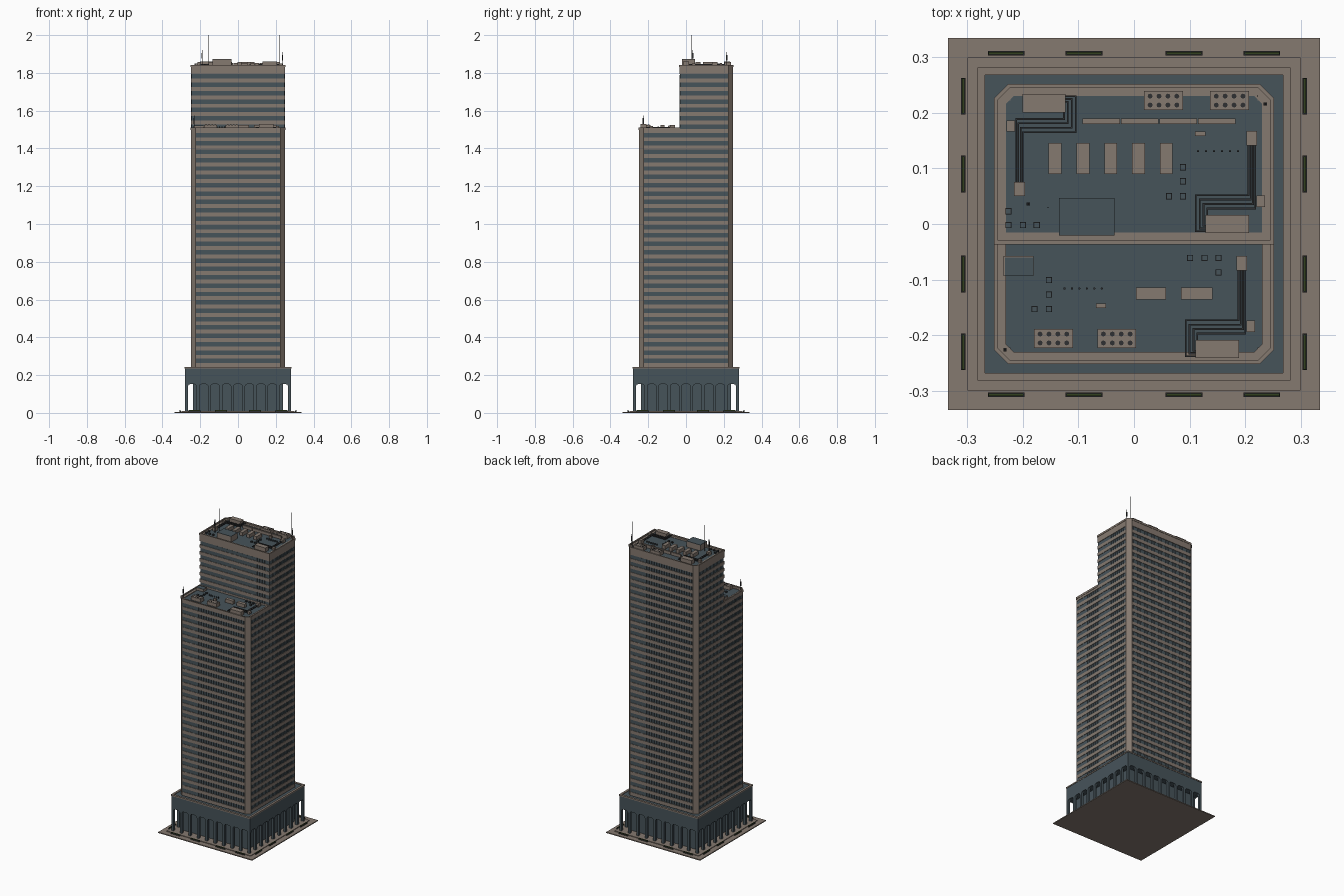
import bpy, bmesh, math
from mathutils import Vector

if "Cube" in bpy.data.objects:
    bpy.data.objects.remove(bpy.data.objects["Cube"])


def material(name, rgb):
    m = bpy.data.materials.new(name)
    m.diffuse_color = (*rgb, 1)
    m.use_nodes = True
    m.node_tree.nodes["Principled BSDF"].inputs["Base Color"].default_value = m.diffuse_color
    return m


BEIGE = material("warm stone", (0.235, 0.192, 0.160))
SLATE = material("slate glass", (0.062, 0.087, 0.102))
DARK = material("dark metal", (0.028, 0.030, 0.032))
GREEN = material("hedge green", (0.032, 0.052, 0.014))


def prism(bm, pts, z0, z1):
    lo = [bm.verts.new((x, y, z0)) for x, y in pts]
    hi = [bm.verts.new((x, y, z1)) for x, y in pts]
    n = len(pts)
    bm.faces.new(lo[::-1])
    bm.faces.new(hi)
    for i in range(n):
        bm.faces.new((lo[i], lo[(i + 1) % n], hi[(i + 1) % n], hi[i]))


def ring(bm, outer, inner, z0, z1):
    n = len(outer)
    for i in range(n):
        j = (i + 1) % n
        prism(bm, [outer[i], outer[j], inner[j], inner[i]], z0, z1)


def box(bm, cx, cy, sx, sy, z0, z1):
    prism(bm, rect(cx - sx / 2, cx + sx / 2, cy - sy / 2, cy + sy / 2), z0, z1)


def rect(x0, x1, y0, y1):
    return [(x0, y0), (x1, y0), (x1, y1), (x0, y1)]


def part(name, mat, build):
    bm = bmesh.new()
    build(bm)
    bmesh.ops.recalc_face_normals(bm, faces=bm.faces)
    me = bpy.data.meshes.new(name)
    bm.to_mesh(me)
    bm.free()
    me.materials.append(mat)
    ob = bpy.data.objects.new(name, me)
    bpy.context.collection.objects.link(ob)
    return ob


def boxes(name, mat, items):
    return part(name, mat, lambda bm: [box(bm, *i) for i in items])


def plan(d=0.0, front=-0.25, back=0.25, cut_front=True, cut_back=True):
    """Tower outline inset by d, with optional cut corners."""
    h, f, b, c = 0.25 - d, front + d, back - d, 0.025 - 0.59 * d
    pts = [(-h + c, f), (h - c, f)] if cut_front else [(-h, f), (h, f)]
    if cut_front:
        pts += [(h, f + c)]
    pts += [(h, b - c), (h - c, b), (-h + c, b), (-h, b - c)] if cut_back else [(h, b), (-h, b)]
    if cut_front:
        pts += [(-h, f + c)]
    return pts


def upper(d=0.0):
    return plan(d, front=-0.035, cut_front=False)


def lower(d=0.0):
    return plan(d, back=-0.030, cut_back=False)


LOW, TOP = 1.503, 1.835          # roof levels

# Plaza and planted beds
boxes("plaza", BEIGE, [(0, 0, 0.67, 0.67, 0, 0.006), (0, 0, 0.60, 0.60, 0.006, 0.010)])
hedges, trays = [], []
for k in range(4):
    a = k * math.pi / 2
    c, s = round(math.cos(a)), round(math.sin(a))
    for t in (-0.230, -0.090, 0.090, 0.230):
        x, y = c * t + s * 0.307, s * t - c * 0.307
        lx, ly = (0.066, 0.008) if c else (0.008, 0.066)
        hedges.append((x, y, lx - 0.003, ly - 0.003, 0.006, 0.015))
        trays.append((x, y, lx, ly, 0.006, 0.011))
boxes("hedges", GREEN, hedges)
boxes("hedge_trays", DARK, trays)

# Lobby core, podium block and coping
boxes("lobby_core", SLATE, [(0, 0, 0.476, 0.476, 0.010, 0.156)])
boxes("podium_block", SLATE, [(0, 0, 0.56, 0.56, 0.155, 0.238)])
part("podium_coping", BEIGE, lambda bm: ring(
    bm, rect(-.282, .282, -.282, .282), rect(-.268, .268, -.268, .268), 0.234, 0.242))


# Arcade around the lobby: one arched outline per side
def arcade(bm):
    n, leg, top, zb = 9, 0.015, 0.156, 0.010
    pitch = (0.56 - leg) / n
    pts = [(-0.28, top), (-0.28, zb)]
    for i in range(n):
        x0 = -0.28 + leg + i * pitch
        x1 = x0 + pitch - leg
        r = 0.012
        pts += [(x0, zb)]
        for j in range(5):
            a = math.pi - j * math.pi / 8
            pts.append((x0 + r + r * math.cos(a), 0.140 + r * math.sin(a)))
        for j in range(5):
            a = math.pi / 2 - j * math.pi / 8
            pts.append((x1 - r + r * math.cos(a), 0.140 + r * math.sin(a)))
        pts += [(x1, zb)]
    pts += [(0.28, zb), (0.28, top)]
    for k in range(4):
        a = k * math.pi / 2
        c, s = math.cos(a), math.sin(a)
        rows = []
        for y in (-0.28, -0.265):
            rows.append([bm.verts.new((c * x - s * y, s * x + c * y, z)) for x, z in pts])
        f, b = rows
        bm.faces.new(f)
        bm.faces.new(b[::-1])
        for i in range(len(pts)):
            j = (i + 1) % len(pts)
            bm.faces.new((f[i], b[i], b[j], f[j]))


part("arcade", SLATE, arcade)

# Tower glass, set slightly behind the stone bands
IN = 0.003
part("lower_glass", SLATE, lambda bm: prism(bm, plan(IN), 0.236, LOW - 0.004))
part("upper_glass", SLATE, lambda bm: prism(bm, upper(IN), LOW - 0.01, TOP - 0.002))

# Stone floor bands
P, G = 0.0443, 0.0237


def bands(bm):
    for k in range(35):
        z1 = 1.793 - k * P - G
        z0 = z1 - (P - G)
        if k < 6:
            ring(bm, upper(), upper(0.02), z0, z1)
        else:
            ring(bm, plan(), plan(0.02), z0, z1)
    ring(bm, upper(), upper(0.02), 1.793, TOP)


part("floor_bands", BEIGE, bands)


# Stone cut corners running the full height
def corners(bm):
    for sx in (-1, 1):
        for sy in (-1, 1):
            pts = [(0.222, 0.25), (0.225, 0.25), (0.25, 0.225), (0.25, 0.222), (0.222, 0.222)]
            prism(bm, [(sx * x, sy * y) for x, y in pts], 0.238, TOP if sy > 0 else LOW)


part("corner_piers", BEIGE, corners)

# Slim window mullions
mull = []
for i in range(-12, 13):
    t = i * 0.0178
    mull += [(t, 0.248, 0.002, 0.002, 0.24, 1.79), (t, -0.248, 0.002, 0.002, 0.24, 1.49),
             (t, -0.033, 0.002, 0.002, LOW, 1.79)]
    for s in (-1, 1):
        mull.append((s * 0.248, t, 0.002, 0.002, 0.24, 1.79 if t > -0.03 else 1.49))
boxes("mullions", SLATE, mull)

# Parapets
part("upper_parapet", BEIGE, lambda bm: ring(bm, upper(-0.002), upper(0.005), TOP - 0.004, TOP + 0.008))
part("lower_parapet", BEIGE, lambda bm: ring(
    bm, plan(-0.002, back=-0.035, cut_back=False), plan(0.005, back=-0.03, cut_back=False),
    LOW - 0.006, LOW + 0.007))

# Rooftop plant: units, fan banks, vents and pipe runs
units, fans, vents, pipes = [], [], [], []


def pipe_group(cx, cy, s, z):
    units.extend([(cx, cy, 0.078, 0.033, z, z + 0.026),
                  (cx + s * 0.060, cy + s * 0.041, 0.015, 0.020, z, z + 0.016),
                  (cx + s * 0.044, cy + s * 0.154, 0.019, 0.026, z, z + 0.022)])
    for i in range(4):
        path = [(0.050 - 0.004 * i, 0.145), (0.050 - 0.004 * i, 0.028 + 0.008 * i),
                (-0.036 - 0.007 * i, 0.028 + 0.008 * i), (-0.036 - 0.007 * i, 0.002 - 0.005 * i),
                (-0.030, 0.002 - 0.005 * i)]
        for (ax, ay), (bx, by) in zip(path, path[1:]):
            pipes.append((cx + s * (ax + bx) / 2, cy + s * (ay + by) / 2,
                          abs(ax - bx) + 0.003, abs(ay - by) + 0.003, z + 0.008, z + 0.011))


def fan_bank(cx, cy, z):
    units.append((cx, cy, 0.070, 0.034, z, z + 0.022))
    for i in range(4):
        for j in (-1, 1):
            fans.append((cx + (i - 1.5) * 0.016, cy + j * 0.008, z + 0.022))


pipe_group(0.168, 0.000, 1, TOP)
pipe_group(-0.162, 0.217, -1, TOP)
pipe_group(0.150, -0.225, 1, LOW)
for x, y, z in [(.053, .222, TOP), (.172, .222, TOP), (-.145, -.206, LOW), (-.031, -.206, LOW)]:
    fan_bank(x, y, z)
for i in range(5):
    units.append((-0.142 + i * 0.050, 0.118, 0.023, 0.056, TOP, TOP + 0.022))
for i in range(4):
    units.append((-0.059 + i * 0.0693, 0.185, 0.067, 0.010, TOP, TOP + 0.018))
units += [(.119, .162, .019, .008, TOP, TOP + .012), (-.059, -.147, .018, .008, LOW, LOW + .012),
          (.031, -.125, .054, .022, LOW, LOW + .022), (.113, -.125, .056, .022, LOW, LOW + .022),
          (-.085, .013, .100, .067, TOP, TOP + .036), (-.208, -.076, .054, .036, LOW, LOW + .016)]
boxes("roof_units", BEIGE, units)
boxes("roof_unit_lids", SLATE, [(-.085, .013, .100, .067, TOP + .036, TOP + .038),
                                (-.207, -.077, .051, .033, LOW + .016, LOW + .0175)])
boxes("roof_pipes", DARK, pipes)
for x, y in [(.088, .102), (.088, .077), (.088, .05), (.063, .05),
             (-.226, .023), (-.226, -.002), (-.2, -.002), (-.175, -.002)]:
    vents.append((x, y, TOP))
for x, y in [(.101, -.061), (.127, -.061), (.152, -.061), (.152, -.087),
             (-.153, -.101), (-.153, -.127), (-.153, -.153), (-.179, -.153)]:
    vents.append((x, y, LOW))
boxes("vent_bases", DARK, [(x, y, .011, .011, z, z + .008) for x, y, z in vents])
boxes("vent_caps", SLATE, [(x, y, .008, .008, z + .008, z + .010) for x, y, z in vents])


def discs(bm):
    spots = [(x, y, z, 0.0045, 0.0015) for x, y, z in fans]
    for i in range(6):
        spots += [(0.115 + i * 0.0144, 0.131, TOP, 0.002, 0.012),
                  (-0.125 + i * 0.0134, -0.116, LOW, 0.002, 0.012)]
    for x, y, z, r, h in spots:
        prism(bm, [(x + r * math.cos(a * math.pi / 4), y + r * math.sin(a * math.pi / 4))
                   for a in range(8)], z, z + h)


part("fans_and_stacks", DARK, discs)

# Masts
masts = []
for x, y, z0, z1, w in [(-.155, .030, TOP, 2.0, .002), (.222, .230, TOP, 2.0, .002),
                        (-.190, .036, TOP, 1.92, .003), (.236, .216, TOP, 1.91, .003),
                        (-.232, -.226, LOW, 1.575, .003)]:
    masts.append((x, y, w, w, z0, z1))
    if w > .0025:
        masts.append((x, y, .006, .006, z1 - .045, z1 - .015))
boxes("masts", DARK, masts)
